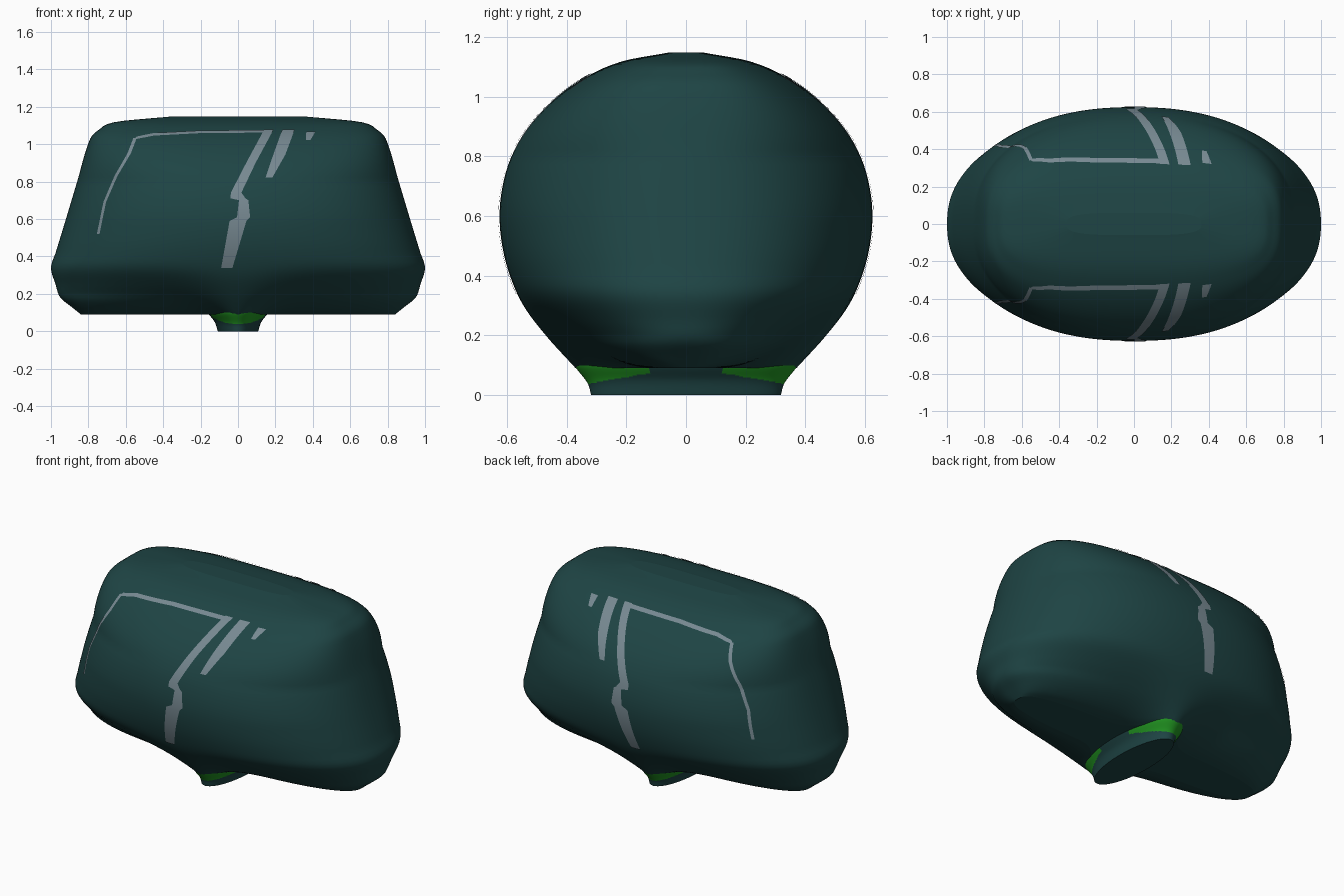
import bpy, bmesh, math
from mathutils import Vector

cube = bpy.data.objects.get("Cube")
if cube:
    bpy.data.objects.remove(cube)


def material(name, color):
    m = bpy.data.materials.new(name)
    m.use_nodes = True
    m.diffuse_color = (*color, 1)
    m.node_tree.nodes["Principled BSDF"].inputs["Base Color"].default_value = (*color, 1)
    return m


TEAL = material("dark teal", (.013, .058, .058))
GREY = material("slate grey", (.184, .25, .285))
GREEN = material("leaf green", (.016, .31, .016))

# Profiles as (height, value): half length, full half depth, half depth away from the neck
LENGTH = [(.09, .84), (.13, .89), (.18, .95), (.25, .975), (.34, 1), (.42, .975), (.6, .92),
          (.8, .86), (1.03, .79), (1.08, .74), (1.12, .65), (1.148, .36)]
DEPTH = [(.09, .37), (.2, .47), (.3, .545), (.4, .59), (.5, .616), (.6, .625), (.7, .615),
         (.8, .585), (.9, .526), (1, .43), (1.07, .328), (1.12, .21), (1.148, .06)]
HULL = [(.09, .13), (.1, .19), (.13, .27), (.18, .36), (.25, .46), (.34, .56), (.45, .605),
        (.6, .625)]
BASE, TOP = .09, 1.148


def curve(points, z):
    """Smooth value of a profile at height z."""
    z = min(max(z, points[0][0]), points[-1][0])
    last = len(points) - 1
    i = next(k for k in range(last) if z <= points[k + 1][0])

    def slope(k):
        a, b = points[max(k - 1, 0)], points[min(k + 1, last)]
        return (b[1] - a[1]) / (b[0] - a[0])

    (za, va), (zb, vb) = points[i], points[i + 1]
    h = zb - za
    t = (z - za) / h
    s = t * t * (3 - 2 * t)
    return va + (vb - va) * s + h * t * (1 - t) * ((1 - t) * slope(i) - t * slope(i + 1))


def half_depth(x, z):
    """Depth of the body surface at a point of its front outline."""
    full = curve(DEPTH, z)
    hull = full if z > .6 else min(full, curve(HULL, z))
    spread = .13 + (z - BASE)
    y = hull + (full - hull) * math.exp(-(x / spread) ** 2)
    power = 2.25 + 3 * max(z - .8, 0) + 7 * max(.2 - z, 0)
    u = min(abs(x) / curve(LENGTH, z), 1)
    return y * (1 - u ** power) ** (1 / power)


def finish(name, bm, mats):
    bmesh.ops.recalc_face_normals(bm, faces=bm.faces)
    mesh = bpy.data.meshes.new(name)
    bm.to_mesh(mesh)
    bm.free()
    for m in mats:
        mesh.materials.append(m)
    for p in mesh.polygons:
        p.use_smooth = len(p.vertices) == 4
    ob = bpy.data.objects.new(name, mesh)
    bpy.context.collection.objects.link(ob)


def loft(rings):
    """Closed skin through a stack of rings, with flat ends."""
    bm = bmesh.new()
    rows = [[bm.verts.new(p) for p in ring] for ring in rings]
    for a, b in zip(rows, rows[1:]):
        for i in range(len(a)):
            j = (i + 1) % len(a)
            bm.faces.new((a[i], a[j], b[j], b[i]))
    bm.faces.new(rows[0])
    bm.faces.new(rows[-1])
    return bm


# Rounded body
SIDES, ROWS = 200, 64
rings = []
for r in range(ROWS + 1):
    z = BASE + (TOP - BASE) * (1 - math.cos(math.pi * r / ROWS)) / 2
    ring = []
    for k in range(SIDES):
        a = math.tau * k / SIDES
        x = curve(LENGTH, z) * math.cos(a)
        y = half_depth(x, z) if k % (SIDES // 2) else 0
        ring.append((x, math.copysign(y, math.sin(a)), z))
    rings.append(ring)
finish("body", loft(rings), [TEAL])

# Oval neck with a green patch at front and back
NECK_X = [(0, .108), (.05, .125), (.09, .155), (.11, .165)]
NECK_Y = [(0, .318), (.04, .33), (.09, .368), (.11, .378)]
rings = []
for r in range(33):
    z = .11 * r / 32
    rings.append([(curve(NECK_X, z) * math.cos(math.tau * k / 128),
                   curve(NECK_Y, z) * math.sin(math.tau * k / 128), z) for k in range(128)])
neck = loft(rings)
for f in neck.faces:
    c = f.calc_center_median()
    if abs(c.y) > .12 and .036 + .17 * (.34 - abs(c.y)) < c.z < .1:
        f.material_index = 1
finish("neck", neck, [TEAL, GREEN])


def stripe(name, path):
    """Thin plate following the body; path holds x, z, half width across and up."""
    for side, label in ((-1, "front"), (1, "back")):
        bm = bmesh.new()
        rows = []
        for a, b in zip(path, path[1:]):
            for s in range(13):
                p = [u + (v - u) * s / 12 for u, v in zip(a, b)]
                row = []
                for e in (-1, -.33, .33, 1):
                    x, z = p[0] + e * p[2], p[1] + e * p[3]
                    y = half_depth(x, z)
                    d = .004
                    slope_x = (half_depth(x + d, z) - half_depth(x - d, z)) / (2 * d)
                    slope_z = (half_depth(x, z + d) - half_depth(x, z - d)) / (2 * d)
                    n = Vector((-slope_x, 1, -slope_z)).normalized() * d
                    row.append(bm.verts.new((x + n.x, side * (y + n.y), z + n.z)))
                rows.append(row)
        for a, b in zip(rows, rows[1:]):
            for i in range(3):
                bm.faces.new((a[i], a[i + 1], b[i + 1], b[i]))
        bmesh.ops.remove_doubles(bm, verts=bm.verts, dist=.0005)
        finish(label + "_" + name, bm, [GREY])


# Painted grey lines on both faces
stripe("long_stripe", [(.165, 1.075, .025, 0), (.07, .9, .025, 0), (-.01, .74, .028, 0),
                       (.0, .71, .04, 0), (.03, .7, .025, 0), (.03, .61, .035, 0),
                       (.0, .59, .045, 0), (-.06, .34, .03, 0)])
stripe("short_stripe", [(.27, 1.075, .033, 0), (.22, .94, .032, 0), (.165, .82, .018, 0)])
stripe("small_mark", [(.39, 1.065, .025, 0), (.375, 1.02, .012, 0)])
stripe("top_line", [(.17, 1.066, 0, .007), (-.2, 1.063, 0, .007), (-.45, 1.05, 0, .007),
                    (-.55, 1.03, .008, .008)])
stripe("side_line", [(-.55, 1.03, .009, 0), (-.58, .95, .009, 0), (-.65, .83, .008, 0),
                     (-.71, .69, .007, 0), (-.745, .52, .007, 0)])
